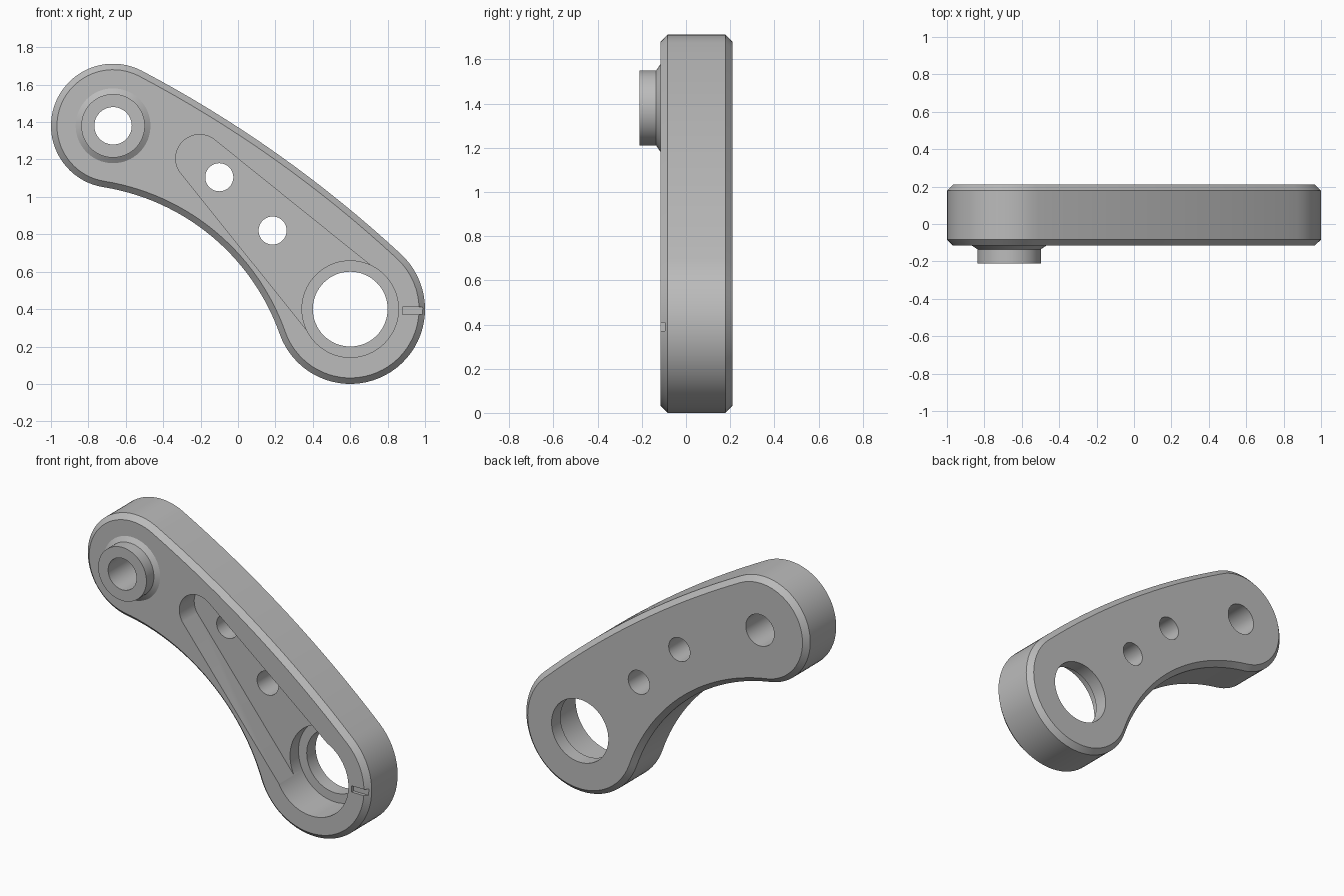
import bpy, bmesh, math
from mathutils import Vector

cube = bpy.data.objects.get("Cube")
if cube:
    bpy.data.objects.remove(cube, do_unlink=True)

# Main dimensions in the x-z plane, depth along y
SMALL, SMALL_R = Vector((-0.668, 1.38)), 0.332
BIG, BIG_R = Vector((0.6, 0.4)), 0.4
TOP_R, LOW_R = 6.5, 1.2
FRONT, BACK, CHAMFER = -0.115, 0.21, 0.032

steel = bpy.data.materials.new("plain_grey")
steel.use_nodes = True
grey = (0.5, 0.5, 0.5, 1)
steel.diffuse_color = grey
steel.node_tree.nodes["Principled BSDF"].inputs["Base Color"].default_value = grey


def arc(c, r, a, b, n):
    """Points from angle a to b, without the last one."""
    return [(c.x + r * math.cos(a + (b - a) * i / n),
             c.y + r * math.sin(a + (b - a) * i / n)) for i in range(n)]


def circle(c, r, n=64):
    return arc(c, r, 0, math.tau, n)


def meet(p, rp, q, rq):
    """Lower-left meeting point of two circles."""
    d = q - p
    along = (rp * rp - rq * rq + d.length_squared) / (2 * d.length)
    u = d.normalized()
    return p + u * along + Vector((u.y, -u.x)) * math.sqrt(rp * rp - along * along)


def angle(v):
    return math.atan2(v.y, v.x)


def outline(inset):
    """Bent arm: two round ends joined by a bulged and a hollow arc."""
    top = meet(SMALL, TOP_R - SMALL_R, BIG, TOP_R - BIG_R)
    low = meet(SMALL, LOW_R + SMALL_R, BIG, LOW_R + BIG_R)
    t1, t2 = angle(SMALL - top), angle(BIG - top)
    l1, l2 = angle(SMALL - low), angle(BIG - low)
    return (arc(SMALL, SMALL_R - inset, l1 + math.pi, t1, 40)
            + arc(top, TOP_R - inset, t1, t2, 16)
            + arc(BIG, BIG_R - inset, t2, l2 - math.pi, 40)
            + arc(low, LOW_R + inset, l2, l1, 28))


def loft(name, sections):
    """Closed solid through (y, points) sections."""
    bm = bmesh.new()
    rings = [[bm.verts.new((x, y, z)) for x, z in pts] for y, pts in sections]
    n = len(rings[0])
    for a, b in zip(rings, rings[1:]):
        for i in range(n):
            j = (i + 1) % n
            bm.faces.new((a[i], a[j], b[j], b[i]))
    bm.faces.new(rings[0])
    bm.faces.new(rings[-1])
    bmesh.ops.recalc_face_normals(bm, faces=bm.faces)
    mesh = bpy.data.meshes.new(name)
    bm.to_mesh(mesh)
    bm.free()
    mesh.materials.append(steel)
    obj = bpy.data.objects.new(name, mesh)
    bpy.context.collection.objects.link(obj)
    return obj


def combine(target, tool, operation):
    tool.hide_render = True
    mod = target.modifiers.new(tool.name, 'BOOLEAN')
    mod.operation, mod.solver, mod.object = operation, 'EXACT', tool
    bpy.context.view_layer.objects.active = target
    bpy.ops.object.modifier_apply(modifier=mod.name)
    bpy.data.objects.remove(tool, do_unlink=True)


# Chamfered arm
full, inner = outline(0), outline(CHAMFER)
arm = loft("link_arm", [(FRONT, inner), (FRONT + CHAMFER, full),
                        (BACK - CHAMFER, full), (BACK, inner)])

# Boss with a flared foot on the small end
boss = loft("boss", [(-0.105, circle(SMALL, 0.215)), (-0.135, circle(SMALL, 0.17)),
                     (-0.21, circle(SMALL, 0.17))])
combine(arm, boss, 'UNION')

# Tapered pocket running into the big end
tip, tip_r, end_r = Vector((-0.205, 1.205)), 0.128, 0.252
axis = BIG - tip
a0 = angle(axis)
half = math.acos((tip_r - end_r) / axis.length)
pocket = (arc(tip, tip_r, a0 + half, a0 + math.tau - half, 32)
          + arc(BIG, end_r, a0 - half, a0 + half, 32))
combine(arm, loft("pocket", [(-0.3, pocket), (0.035, pocket)]), 'DIFFERENCE')

# Counterbore and through holes
seat = circle(BIG, 0.258, 80)
combine(arm, loft("counterbore", [(-0.3, seat), (0.12, seat)]), 'DIFFERENCE')
for centre, radius in ((BIG, 0.2), (SMALL, 0.1),
                       (Vector((-0.1, 1.105)), 0.075), (Vector((0.185, 0.82)), 0.075)):
    ring = circle(centre, radius)
    combine(arm, loft("hole", [(-0.4, ring), (0.4, ring)]), 'DIFFERENCE')

# Shallow index notch on the rim
notch = [(0.88, 0.37), (1.1, 0.37), (1.1, 0.41), (0.88, 0.41)]
combine(arm, loft("notch", [(-0.2, notch), (FRONT + 0.02, notch)]), 'DIFFERENCE')

# Smooth curves, sharp edges
bpy.ops.object.select_all(action='DESELECT')
arm.select_set(True)
bpy.context.view_layer.objects.active = arm
bpy.ops.object.shade_smooth_by_angle(angle=math.radians(25))
